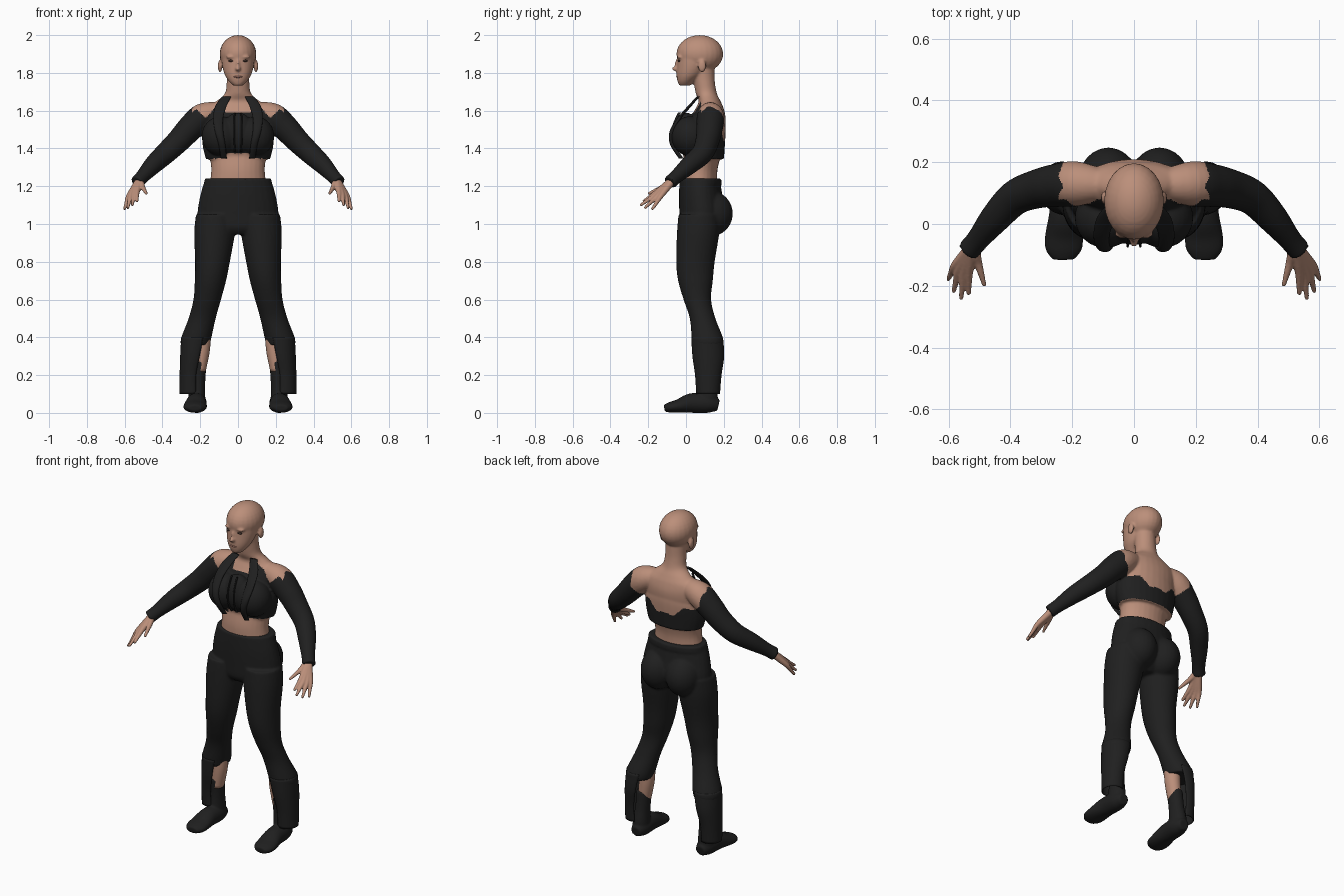
import bpy, bmesh, math
from mathutils import Vector, Matrix

if "Cube" in bpy.data.objects:
    bpy.data.objects.remove(bpy.data.objects["Cube"])


def material(name, r, g, b):
    m = bpy.data.materials.new(name)
    m.use_nodes = True
    m.diffuse_color = (r, g, b, 1)
    bsdf = m.node_tree.nodes["Principled BSDF"]
    bsdf.inputs["Base Color"].default_value = (r, g, b, 1)
    bsdf.inputs["Roughness"].default_value = 0.8
    return m


SKIN = material("skin", 0.50, 0.275, 0.195)
BLACK = material("black cloth", 0.014, 0.014, 0.014)
DARK = material("dark eye", 0.06, 0.035, 0.028)
LIP = material("lip", 0.36, 0.17, 0.13)


def smooth_path(rings, steps=5):
    """Catmull-Rom interpolation of (x, y, z, rx, ry) rings."""
    v = [Vector(r) for r in rings]
    out = []
    for i in range(len(v) - 1):
        a, b, c, d = v[max(i - 1, 0)], v[i], v[i + 1], v[min(i + 2, len(v) - 1)]
        for k in range(steps):
            t = k / steps
            out.append(0.5 * (2 * b + (c - a) * t + (2 * a - 5 * b + 4 * c - d) * t * t
                              + (3 * b - a - 3 * c + d) * t ** 3))
    return out + [v[-1]]


def loft(bm, rings, side=1, level=True, n=28, closed=True, keep=None):
    """Elliptical tube; level rings stay horizontal, others follow the path."""
    path = smooth_path(rings)
    loops = []
    for i, r in enumerate(path):
        p = Vector(r[:3])
        if level:
            rot = Matrix.Identity(3)
        else:
            d = Vector(path[min(i + 1, len(path) - 1)][:3]) - Vector(path[max(i - 1, 0)][:3])
            rot = d.to_track_quat('Z', 'Y').to_matrix()
        loop = []
        for k in range(n):
            a = math.tau * k / n
            q = p + rot @ Vector((r[3] * math.cos(a), r[4] * math.sin(a), 0))
            loop.append(bm.verts.new((q.x * side, q.y, q.z)))
        loops.append(loop)
    faces = []
    for a, b in zip(loops, loops[1:]):
        for k in range(n):
            if keep is None or keep(math.tau * (k + 0.5) / n):
                j = (k + 1) % n
                faces.append(bm.faces.new((a[k], a[j], b[j], b[k])))
    if closed:
        faces += [bm.faces.new(loops[0][::-1]), bm.faces.new(loops[-1])]
    bmesh.ops.recalc_face_normals(bm, faces=faces)


def ball(bm, centre, size):
    mat = Matrix.Translation(centre) @ Matrix.Diagonal((*size, 1))
    bmesh.ops.create_uvsphere(bm, u_segments=24, v_segments=16, radius=1, matrix=mat)


def finish(name, bm, mats, voxel=0, rule=None, thick=0):
    """Turn the bmesh into an object, fused into one skin when voxel is set."""
    me = bpy.data.meshes.new(name)
    bm.to_mesh(me)
    bm.free()
    ob = bpy.data.objects.new(name, me)
    bpy.context.collection.objects.link(ob)
    if voxel:
        rm = ob.modifiers.new("fuse", 'REMESH')
        rm.mode, rm.voxel_size = 'VOXEL', voxel
        sm = ob.modifiers.new("soften", 'SMOOTH')
        sm.factor, sm.iterations = 0.5, 4
    if thick:
        ob.modifiers.new("cloth", 'SOLIDIFY').thickness = thick
    dg = bpy.context.evaluated_depsgraph_get()
    final = bpy.data.meshes.new_from_object(ob.evaluated_get(dg))
    ob.modifiers.clear()
    ob.data = final
    final.materials.clear()
    for m in mats:
        final.materials.append(m)
    for p in final.polygons:
        p.use_smooth = True
        p.material_index = rule(p.center) if rule else 0
    return ob


# Head, torso, bust and arms fused together
bm = bmesh.new()
loft(bm, [(0, .07, 1.18, .155, .095), (0, .07, 1.28, .142, .096), (0, .085, 1.36, .15, .098),
          (0, .1, 1.45, .17, .1), (0, .115, 1.55, .18, .095), (0, .125, 1.61, .17, .075),
          (0, .125, 1.65, .115, .058), (0, .108, 1.69, .07, .056),
          (0, .097, 1.75, .06, .056), (0, .09, 1.82, .06, .06)])
loft(bm, [(0, .095, 1.343, .17, .106), (0, .092, 1.42, .188, .114),
          (0, .1, 1.5, .185, .11), (0, .11, 1.56, .155, .095)])
ball(bm, (0, .0, 1.48), (.085, .068, .11))
for s in (1, -1):
    ball(bm, (.092 * s, .02, 1.465), (.1, .098, .105))
    loft(bm, [(.08, .125, 1.6, .045, .045), (.18, .13, 1.57, .072, .072),
              (.25, .125, 1.51, .07, .07), (.315, .113, 1.44, .063, .063),
              (.385, .085, 1.373, .057, .057), (.45, .018, 1.312, .049, .049),
              (.505, -.05, 1.252, .037, .037), (.535, -.085, 1.22, .037, .037)], s, level=False)
    ball(bm, (.095 * s, .085, 1.836), (.012, .022, .034))
    ball(bm, (.036 * s, -.032, 1.884), (.028, .016, .009))
ball(bm, (0, .073, 1.9), (.097, .124, .1))
loft(bm, [(0, -.006, 1.733, .026, .03), (0, 0, 1.755, .048, .045), (0, .02, 1.79, .07, .07),
          (0, .04, 1.84, .084, .088), (0, .06, 1.9, .09, .106)])
ball(bm, (0, -.051, 1.822), (.015, .024, .013))
ball(bm, (0, -.042, 1.845), (.01, .018, .03))


def upper_colour(c):
    x, y, z = abs(c.x), c.y, c.z
    if z > 1.67 or (z < 1.346 and x < .24):
        return 0
    if x > .238 + .006 * math.sin(90 * y) or (x > .195 and z < 1.5):
        return 1
    if y < .08:
        if x < .07:
            return int(z < 1.59 and (z > 1.375 or x > .06))
        return int(z < 1.56 + max(0, .17 - x) * 1.2 + max(0, x - .17))
    return int(z < 1.425 + .4 * x + .014 * math.cos(55 * x))


finish("upper_body", bm, [SKIN, BLACK], 0.0065, upper_colour)

# Eyes and mouth
bm = bmesh.new()
for s in (1, -1):
    ball(bm, (.036 * s, -.036, 1.864), (.015, .008, .006))
finish("eyes", bm, [DARK])
bm = bmesh.new()
ball(bm, (0, -.044, 1.779), (.023, .008, .006))
finish("lips", bm, [LIP])

# Jacket lapels, folded over the bust, and bodice seams
bm = bmesh.new()
for s in (1, -1):
    loft(bm, [(.06, .065, 1.675, .024, .008), (.09, .02, 1.625, .03, .01),
              (.105, -.035, 1.56, .026, .011), (.1, -.073, 1.49, .022, .014),
              (.085, -.07, 1.42, .018, .014), (.075, -.025, 1.346, .016, .012)], s)
finish("jacket_lapels", bm, [BLACK])
bm = bmesh.new()
for s in (1, -1):
    loft(bm, [(.018, -.035, 1.59, .004, .008), (.02, -.066, 1.52, .004, .006),
              (.02, -.068, 1.45, .004, .006), (.016, -.035, 1.38, .004, .01)], s, n=8)
finish("bodice_seams", bm, [BLACK])

# Hands: every digit runs from the wrist to its tip
DIGITS = [((.505, -.125, 1.195), (.484, -.2, 1.16)), ((.535, -.16, 1.165), (.535, -.228, 1.118)),
          ((.552, -.16, 1.155), (.56, -.243, 1.098)), ((.568, -.15, 1.148), (.584, -.22, 1.083)),
          ((.58, -.135, 1.145), (.602, -.18, 1.076))]
for s, label in ((1, "left"), (-1, "right")):
    bm = bmesh.new()
    wrist = Vector((.522, -.07, 1.232))
    for knuckle, tip in DIGITS:
        k, t = Vector(knuckle), Vector(tip)
        pts = [(wrist, .021), ((wrist + k) / 2, .018), (k, .014), ((k + t) / 2, .0105), (t, .007)]
        loft(bm, [(*p, r, r) for p, r in pts], s, level=False, n=12)
    finish(label + "_hand", bm, [SKIN], 0.004)

# Trousers: hips, seat and legs fused together
bm = bmesh.new()
loft(bm, [(0, .072, 1.24, .174, .106), (0, .078, 1.15, .2, .115), (0, .085, 1.05, .215, .12),
          (0, .07, .98, .2, .1), (0, .065, .945, .12, .07)])
loft(bm, [(0, .085, 1.242, .177, .102), (0, .085, 1.208, .181, .104)])
for s in (1, -1):
    ball(bm, (.083 * s, .132, 1.055), (.1, .116, .12))
    loft(bm, [(.115, .07, 1.05, .108, .11), (.124, .064, .95, .108, .112),
              (.135, .05, .8, .092, .102), (.146, .05, .7, .083, .092),
              (.163, .06, .6, .073, .073), (.19, .088, .5, .072, .068),
              (.22, .112, .4, .08, .083), (.227, .115, .36, .077, .083)], s)
finish("trousers", bm, [BLACK], 0.0075)

# Flared trouser bottoms, open on the inner side
for s, label in ((1, "left"), (-1, "right")):
    bm = bmesh.new()
    loft(bm, [(.22, .112, .4, .081, .084), (.235, .118, .3, .071, .084),
              (.249, .118, .2, .06, .07), (.25, .117, .1, .06, .063)], s, closed=False, n=40,
         keep=lambda a: abs(a - math.pi) > 1.15)
    finish(label + "_trouser_flare", bm, [BLACK], thick=.004)

    # Bare shin between trouser leg and boot
    bm = bmesh.new()
    loft(bm, [(.19, .1, .42, .045, .045), (.192, .1, .33, .043, .045), (.207, .1, .22, .036, .04)], s)
    finish(label + "_shin", bm, [SKIN])

    # Ankle boot
    bm = bmesh.new()
    loft(bm, [(.207, .1, .275, .042, .046), (.213, .108, .17, .04, .046),
              (.218, .113, .09, .045, .055), (.218, .11, .03, .046, .056)], s)
    loft(bm, [(.216, .172, .04, .03, .03), (.217, .12, .05, .05, .05), (.221, .03, .052, .054, .052),
              (.226, -.04, .036, .062, .036), (.228, -.085, .029, .058, .028),
              (.228, -.115, .025, .035, .018)], s, level=False)
    finish(label + "_boot", bm, [BLACK], 0.006)
